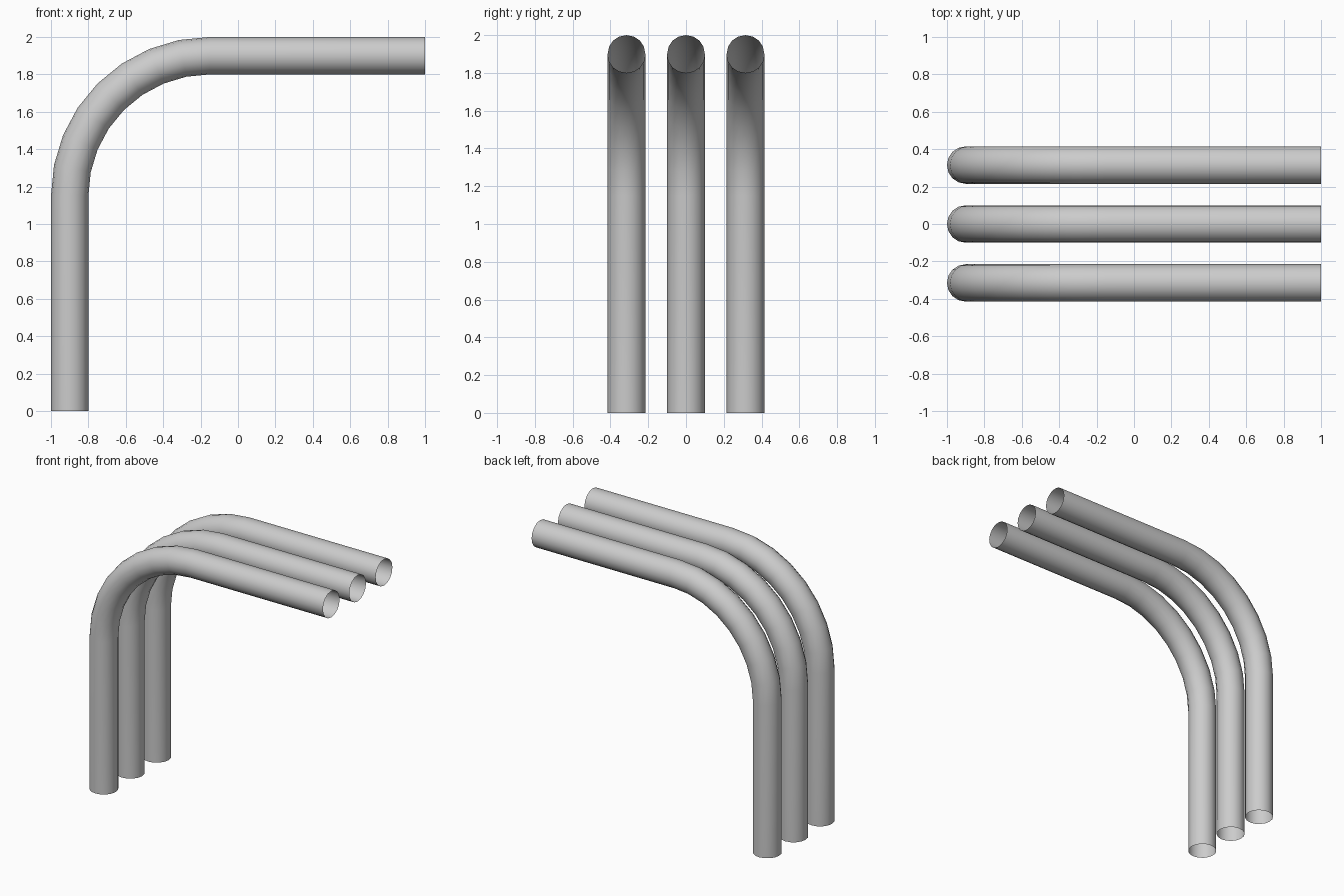
import bpy
import bmesh
from math import pi
from mathutils import Matrix, Vector

cube = bpy.data.objects.get("Cube")
if cube:
    bpy.data.objects.remove(cube, do_unlink=True)

RADIUS, BEND, SPACING = 0.1, 0.75, 0.315
SIDES, BEND_STEPS = 16, 8

grey = bpy.data.materials.new("plain_grey")
grey.use_nodes = True
colour = (0.6, 0.6, 0.6, 1)
grey.diffuse_color = colour
grey.node_tree.nodes["Principled BSDF"].inputs["Base Color"].default_value = colour


def extrude_ring(bm, edges, offset):
    """Extrude an open ring of edges and return the new end ring."""
    geom = bmesh.ops.extrude_edge_only(bm, edges=edges)["geom"]
    verts = [g for g in geom if isinstance(g, bmesh.types.BMVert)]
    bmesh.ops.translate(bm, verts=verts, vec=offset)
    return [e for e in bm.edges if all(v in verts for v in e.verts)]


def bent_pipe(name, y):
    bm = bmesh.new()
    bmesh.ops.create_circle(bm, segments=SIDES, radius=RADIUS,
                            matrix=Matrix.Translation((-0.9, 0, 0)))
    # Upright leg
    ring = extrude_ring(bm, bm.edges[:], Vector((0, 0, 1.15)))
    # Quarter bend
    end = bmesh.ops.spin(bm, geom=ring, cent=(-0.9 + BEND, 0, 1.15),
                         axis=(0, 1, 0), angle=pi / 2, steps=BEND_STEPS)
    ring = [g for g in end["geom_last"] if isinstance(g, bmesh.types.BMEdge)]
    # Horizontal run, left open at both ends
    extrude_ring(bm, ring, Vector((1.15, 0, 0)))
    bmesh.ops.remove_doubles(bm, verts=bm.verts[:], dist=0.0001)
    bmesh.ops.recalc_face_normals(bm, faces=bm.faces[:])
    for face in bm.faces:
        face.smooth = True
    mesh = bpy.data.meshes.new(name)
    bm.to_mesh(mesh)
    bm.free()
    mesh.materials.append(grey)
    pipe = bpy.data.objects.new(name, mesh)
    pipe.location.y = y
    bpy.context.collection.objects.link(pipe)


for name, side in (("front_pipe", -1), ("middle_pipe", 0), ("back_pipe", 1)):
    bent_pipe(name, side * SPACING)
